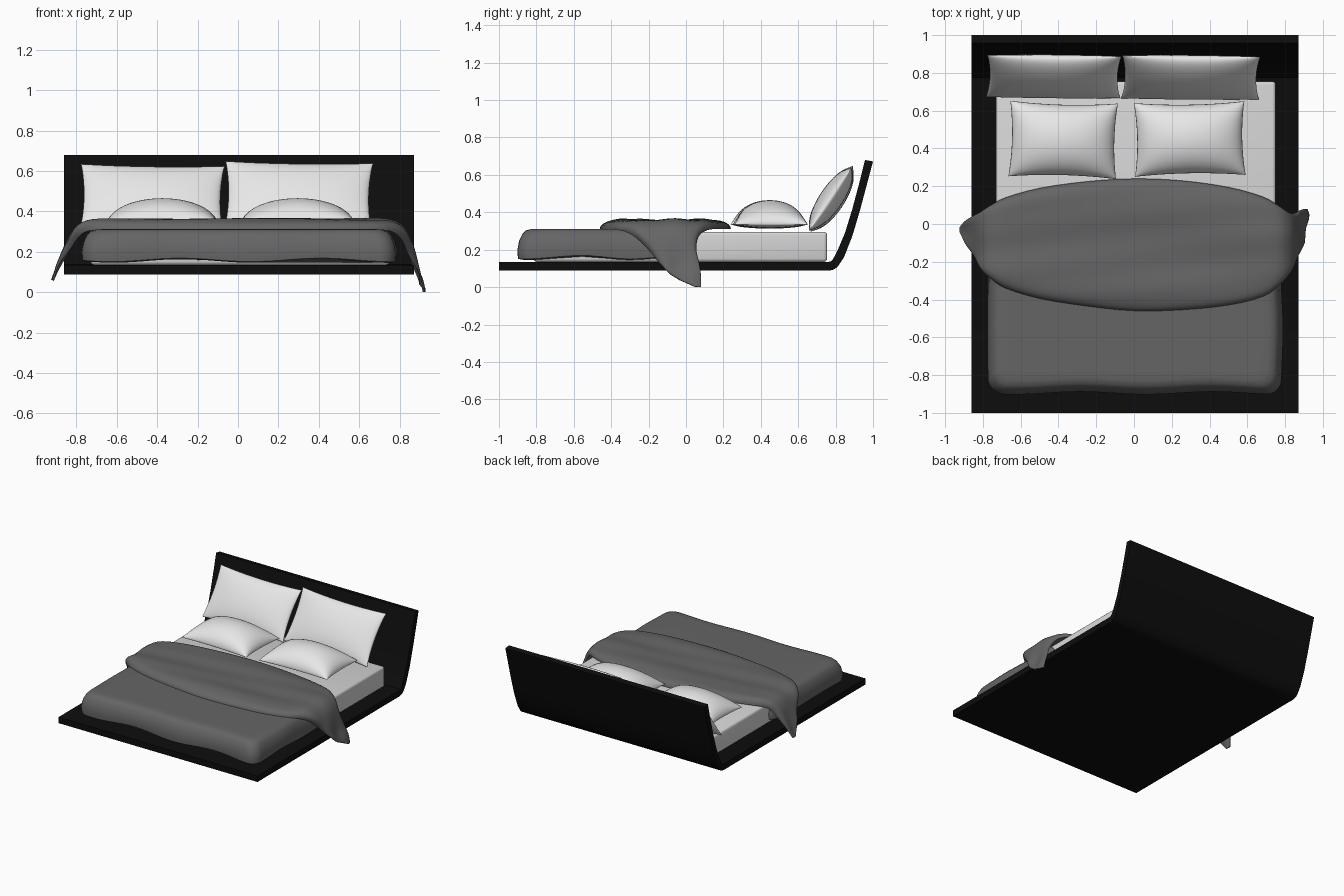
import bpy, bmesh, math
from mathutils import Vector, Matrix

if "Cube" in bpy.data.objects:
    bpy.data.objects.remove(bpy.data.objects["Cube"])


def material(name, v):
    m = bpy.data.materials.new(name)
    m.diffuse_color = (v, v, v, 1)
    m.use_nodes = True
    m.node_tree.nodes["Principled BSDF"].inputs["Base Color"].default_value = m.diffuse_color
    return m


BLACK = material("black_frame", 0.004)
SHEET = material("white_sheet", 0.68)
LINEN = material("white_linen", 0.8)
GREY = material("grey_cloth", 0.13)


def finish(name, bm, mat, angle=40, subsurf=0):
    bmesh.ops.recalc_face_normals(bm, faces=bm.faces[:])
    me = bpy.data.meshes.new(name)
    bm.to_mesh(me)
    bm.free()
    ob = bpy.data.objects.new(name, me)
    bpy.context.collection.objects.link(ob)
    me.materials.append(mat)
    if subsurf:
        mod = ob.modifiers.new("smooth", "SUBSURF")
        mod.levels = mod.render_levels = subsurf
    bpy.ops.object.select_all(action='DESELECT')
    bpy.context.view_layer.objects.active = ob
    ob.select_set(True)
    bpy.ops.object.shade_smooth_by_angle(angle=math.radians(angle))
    return ob


def loft(bm, rings, caps=True):
    vs = [[bm.verts.new(p) for p in r] for r in rings]
    n = len(rings[0])
    for a, b in zip(vs, vs[1:]):
        for i in range(n):
            j = (i + 1) % n
            bm.faces.new((a[i], a[j], b[j], b[i]))
    if caps:
        bm.faces.new(vs[0])
        bm.faces.new(vs[-1])


# Bed frame: platform bent up into a leaning headboard
profile = [(-1, .088), (.765, .088), (.79, .094), (.81, .108), (.845, .16), (.89, .275),
           (.93, .41), (.97, .56), (1, .672), (.957, .68), (.93, .57), (.89, .42),
           (.85, .29), (.81, .195), (.785, .148), (.775, .138), (.76, .135), (-1, .135)]
bm = bmesh.new()
loft(bm, [[(x, y, z) for y, z in profile] for x in (-.86, .87)])
finish("bed_frame", bm, BLACK, 30)

# Mattress: softly bevelled box
bm = bmesh.new()
bmesh.ops.create_cube(bm, size=1, matrix=Matrix.Translation((.01, -.03, .2155)) @
                      Matrix.Diagonal((1.48, 1.57, .161, 1)))
bmesh.ops.bevel(bm, geom=bm.edges[:], offset=.018, segments=3, profile=.5, affect='EDGES')
finish("mattress", bm, SHEET)


# Duvet: rounded rings from a wavy hem up to the flat top
def rounded_ring(x0, x1, y0, y1, r, z, wave):
    pts = []
    corners = [(x1 - r, y1 - r), (x0 + r, y1 - r), (x0 + r, y0 + r), (x1 - r, y0 + r)]
    outline = []
    for k, (cx, cy) in enumerate(corners):
        for i in range(7):
            a = math.pi / 2 * (k + i / 6)
            outline.append(Vector((cx + r * math.cos(a), cy + r * math.sin(a))))
    for i, p in enumerate(outline):
        q = outline[(i + 1) % len(outline)]
        steps = max(1, round((q - p).length / .06))
        for s in range(steps):
            c = p.lerp(q, s / steps)
            w = math.sin(9 * c.x + 1) * math.cos(11 * c.y)
            pts.append((c.x * (1 + wave * w * .7), c.y + wave * w, z + wave * 1.2 * w))
    return pts


# ring count stays constant because every ring is a scaled copy of the first
base = rounded_ring(-.775, .785, -.895, .02, .08, 0, .008)
rings = []
for inset, z, hem in [(.025, .155, 1), (.004, .16, 1), (.0, .2, .5), (.01, .25, .2), (.028, .285, 0),
                      (.045, .303, 0), (.075, .311, 0), (.12, .312, 0)]:
    cx, cy, hx, hy = .005, -.4375, .78, .4575
    rings.append([(cx + (x - cx) * (1 - inset / hx), cy + (y - cy) * (1 - inset / hy), z + w * hem)
                  for x, y, w in base])
bm = bmesh.new()
loft(bm, rings)
finish("duvet", bm, GREY, 60)

# Folded throw: lens-shaped blanket draped across and over both sides
stations = [(-.92, .06, -.05, -.015), (-.895, .11, -.09, .01), (-.865, .16, -.13, .03),
            (-.83, .215, -.18, .05), (-.795, .265, -.24, .07), (-.755, .298, -.29, .1),
            (-.68, .31, -.34, .14), (-.5, .31, -.395, .19), (-.25, .31, -.435, .225),
            (0, .31, -.46, .24), (.25, .31, -.455, .23), (.5, .31, -.43, .195),
            (.68, .31, -.385, .145), (.76, .3, -.33, .1), (.805, .265, -.27, .065),
            (.84, .2, -.2, .055), (.87, .13, -.145, .07), (.9, .065, -.08, .08),
            (.913, .0, .045, .08)]


def spline(pts, steps):
    pts = [Vector(p) for p in pts]
    pts = [pts[0]] + pts + [pts[-1]]
    out = []
    for a, b, c, d in zip(pts, pts[1:], pts[2:], pts[3:]):
        for i in range(steps):
            t = i / steps
            out.append(.5 * (2 * b + (c - a) * t + (2 * a - 5 * b + 4 * c - d) * t * t
                             + (3 * b - a - 3 * c + d) * t ** 3))
    return out + [pts[-1]]


path = spline(stations, 3)
rings = []
N = 28
for i, s in enumerate(path):
    a, b = path[max(i - 1, 0)], path[min(i + 1, len(path) - 1)]
    n = Vector((a[1] - b[1], b[0] - a[0])).normalized()
    thick = .012 + .038 * max(0, min(1, (s[1] - .1) / .2))
    outer, inner = [], []
    for k in range(N + 1):
        v = math.sin(math.pi / 2 * (2 * k / N - 1))
        x, y, z, _ = s[0], s[2] + (s[3] - s[2]) * (v + 1) / 2, s[1], 0
        puff = thick * (1 - v ** 8) ** .5
        fold = (.005 * math.sin(14 * y + 2.5 * x * x + 2 * x) + .003 * math.sin(31 * y - 4 * x)) * (1 - v ** 8)
        hang = .012 * math.sin(38 * y) * max(0, 1 - s[1] / .28)
        h = puff + fold + hang
        outer.append((x + n.x * h, y, max(0, z + n.y * h)))
        if 0 < k < N:
            inner.append((x + n.x * hang, y, max(0, z + n.y * hang)))
    rings.append(outer + inner[::-1])
bm = bmesh.new()
loft(bm, rings)
finish("throw_blanket", bm, GREY, 70)


# Pillows: two puffed sheets meeting at a seam with pulled-out corners
def pillow(name, w, h, top, bottom, loc, tilt=0, spin=0, power=.5):
    bm = bmesh.new()
    n = 28
    for t in (top, -bottom):
        g = []
        for j in range(n + 1):
            v = math.sin(math.pi / 2 * (2 * j / n - 1))
            row = []
            for i in range(n + 1):
                u = math.sin(math.pi / 2 * (2 * i / n - 1))
                puff = (max(0, 1 - u * u) * max(0, 1 - v * v)) ** power
                row.append(bm.verts.new((u * w / 2 * (1 - .05 * (1 - v * v)),
                                         v * h / 2 * (1 - .07 * (1 - u * u)), t * puff)))
            g.append(row)
        for j in range(n):
            for i in range(n):
                bm.faces.new((g[j][i], g[j][i + 1], g[j + 1][i + 1], g[j + 1][i]))
    bmesh.ops.remove_doubles(bm, verts=bm.verts[:], dist=1e-5)
    bm.transform(Matrix.Translation(loc) @ Matrix.Rotation(math.radians(tilt), 4, 'X')
                 @ Matrix.Rotation(math.radians(spin), 4, 'Z'))
    finish(name, bm, LINEN, 70)


pillow("back_pillow_left", .71, .395, .06, .065, (-.425, .78, .465), 56, -1)
pillow("back_pillow_right", .73, .405, .06, .065, (.3, .775, .475), 56, -1)
pillow("front_pillow_left", .57, .40, .13, .022, (-.375, .445, .335), 0, -1.5)
pillow("front_pillow_right", .585, .39, .13, .022, (.295, .45, .335), 0, 1)
